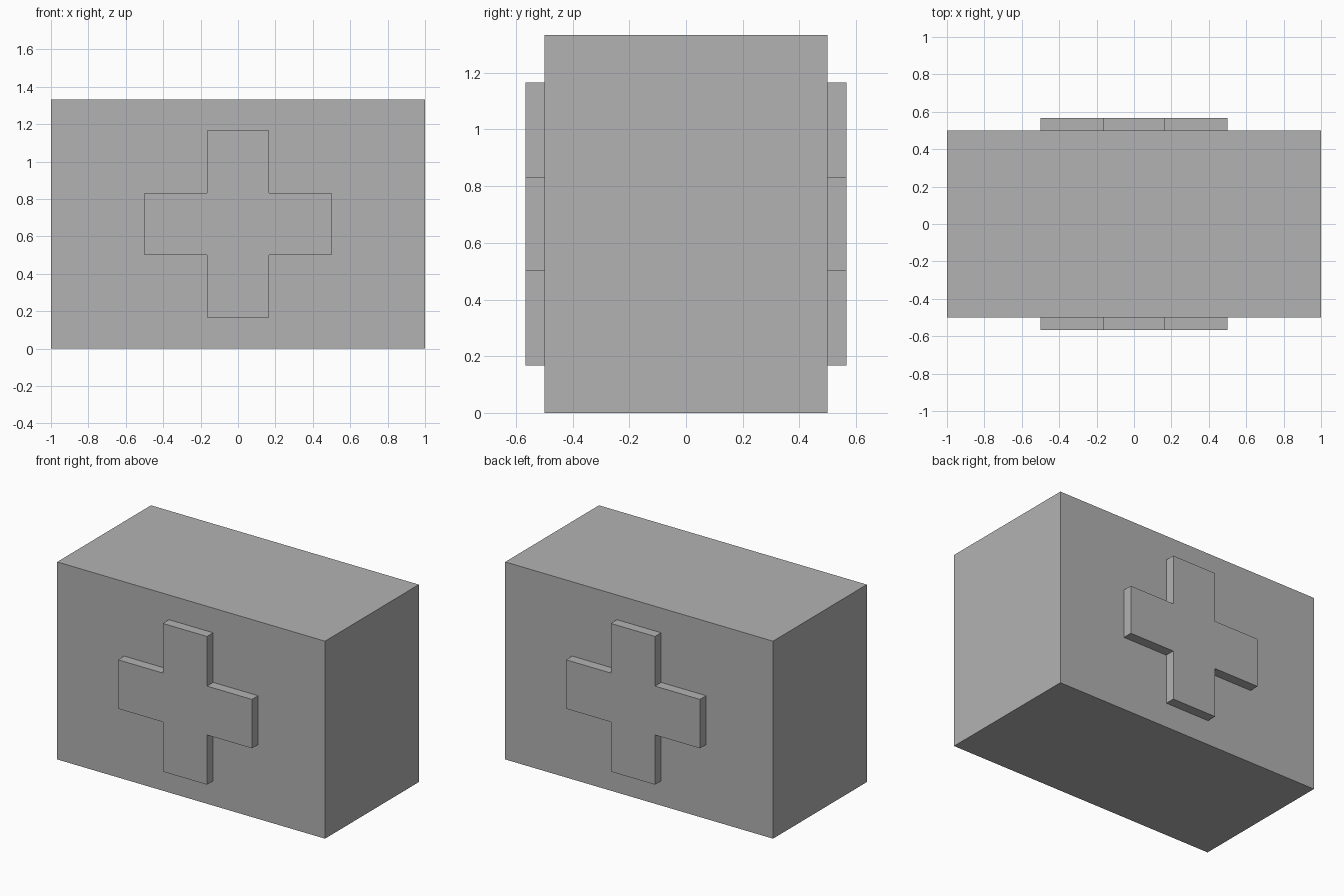
import bpy
import bmesh

cube = bpy.data.objects.get("Cube")
if cube:
    bpy.data.objects.remove(cube, do_unlink=True)

GREY = (0.448, 0.448, 0.448, 1.0)
WIDTH, DEPTH, HEIGHT = 2.0, 1.0, 1.333
ARM, HALF, RAISE = 0.5, 0.165, 0.066   # cross reach, half bar width, relief

grey = bpy.data.materials.new("plain_grey")
grey.use_nodes = True
grey.diffuse_color = GREY
grey.node_tree.nodes["Principled BSDF"].inputs["Base Color"].default_value = GREY


def add_object(name, bm, location):
    bmesh.ops.recalc_face_normals(bm, faces=bm.faces[:])
    mesh = bpy.data.meshes.new(name)
    bm.to_mesh(mesh)
    bm.free()
    mesh.materials.append(grey)
    obj = bpy.data.objects.new(name, mesh)
    obj.location = location
    bpy.context.collection.objects.link(obj)
    return obj


# Main case
bm = bmesh.new()
bmesh.ops.create_cube(bm, size=1.0)
bmesh.ops.scale(bm, vec=(WIDTH, DEPTH, HEIGHT), verts=bm.verts[:])
add_object("case", bm, (0, 0, HEIGHT / 2))


# Raised cross: one quarter outline turned four times, then extruded outward
def add_cross(name, side):
    outline = []
    corners = [(HALF, HALF), (HALF, ARM), (-HALF, ARM)]
    for _ in range(4):
        outline += corners
        corners = [(-z, x) for x, z in corners]
    bm = bmesh.new()
    face = bm.faces.new([bm.verts.new((x, 0, z)) for x, z in outline])
    result = bmesh.ops.extrude_face_region(bm, geom=[face], use_keep_orig=True)
    moved = [v for v in result["geom"] if isinstance(v, bmesh.types.BMVert)]
    bmesh.ops.translate(bm, vec=(0, side * RAISE, 0), verts=moved)
    add_object(name, bm, (0, side * DEPTH / 2, HEIGHT / 2))


add_cross("front_cross", -1)
add_cross("back_cross", 1)
